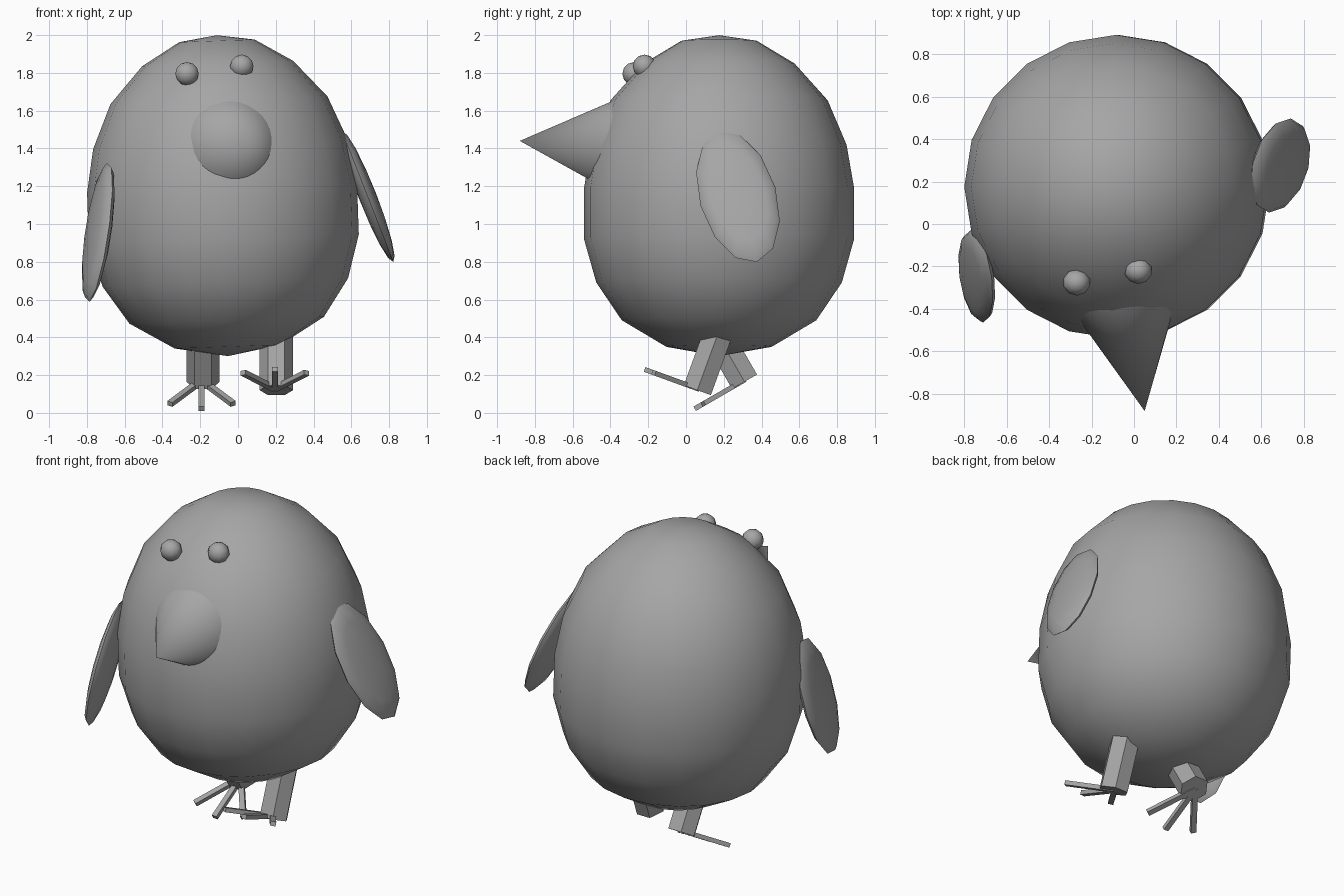
import bpy, bmesh, math
from mathutils import Matrix, Vector

if "Cube" in bpy.data.objects:
    bpy.data.objects.remove(bpy.data.objects["Cube"])

grey = bpy.data.materials.new("plain_grey")
grey.diffuse_color = (0.38, 0.38, 0.38, 1)
grey.use_nodes = True
grey.node_tree.nodes["Principled BSDF"].inputs["Base Color"].default_value = grey.diffuse_color


def finish(name, bm, smooth):
    """Turn a bmesh into a named, coloured object."""
    bmesh.ops.recalc_face_normals(bm, faces=bm.faces)
    me = bpy.data.meshes.new(name)
    bm.to_mesh(me)
    bm.free()
    me.materials.append(grey)
    for p in me.polygons:
        p.use_smooth = smooth
    ob = bpy.data.objects.new(name, me)
    bpy.context.collection.objects.link(ob)
    if smooth:
        bpy.context.view_layer.objects.active = ob
        ob.select_set(True)
        bpy.ops.object.shade_smooth_by_angle(angle=math.radians(50))
        ob.select_set(False)
    return ob


def frame(origin, x, y, z):
    """Matrix with the given axes as columns, placed at origin."""
    m = Matrix((x, y, z)).transposed().to_4x4()
    m.translation = origin
    return m


def ellipsoid(name, matrix, radii, u, v):
    bm = bmesh.new()
    scale = Matrix.Diagonal((*radii, 1))
    bmesh.ops.create_uvsphere(bm, u_segments=u, v_segments=v, radius=1,
                              matrix=matrix @ scale)
    return finish(name, bm, True)


# Egg-shaped body: radius/height profile spun about a slightly tilted axis
profile = [(0, 2.0), (0.20, 1.97), (0.40, 1.85), (0.575, 1.655), (0.675, 1.42),
           (0.715, 1.19), (0.715, 0.92), (0.65, 0.69), (0.515, 0.49),
           (0.28, 0.35), (0, 0.30)]
bm = bmesh.new()
pts = [bm.verts.new((r, 0, z - 1.15)) for r, z in profile]
edges = [bm.edges.new(pair) for pair in zip(pts, pts[1:])]
bmesh.ops.spin(bm, geom=pts + edges, cent=(0, 0, 0), axis=(0, 0, 1),
               angle=math.tau, steps=20)
bmesh.ops.remove_doubles(bm, verts=bm.verts, dist=0.001)
bm.transform(Matrix.Translation((-0.083, 0.175, 1.15))
             @ Matrix.Rotation(math.radians(-2), 4, 'Y'))
finish("body", bm, True)

# Beak: cone pointing forward and a little to the side
tip = Vector((0.05, -0.88, 1.44))
axis = Vector((0.17, -0.98, 0.05)).normalized()
length = 0.64
bm = bmesh.new()
bmesh.ops.create_cone(bm, cap_ends=True, segments=32, radius1=0.31, radius2=0,
                      depth=length, matrix=Matrix.Translation(tip - axis * length / 2)
                      @ axis.to_track_quat('Z', 'Y').to_matrix().to_4x4())
finish("beak", bm, True)

# Eyes
for side, loc in (("left", (-0.27, -0.275, 1.795)), ("right", (0.02, -0.22, 1.835))):
    ellipsoid(side + "_eye", Matrix.Translation(loc), (0.065, 0.062, 0.062), 10, 6)

# Wings: flat ellipsoids given by centre, long direction and width direction
wings = (("right", (0.687, 0.275, 1.145), (0.353, 0.26, -0.90), (0, 1, 0)),
         ("left", (-0.74, -0.247, 0.955), (-0.12, -0.27, -0.953), (0.25, -0.94, 0)))
for side, loc, along, across in wings:
    l = Vector(along).normalized()
    w = Vector(across)
    w = (w - l * w.dot(l)).normalized()
    ellipsoid(side + "_wing", frame(loc, l, w, l.cross(w)),
              (0.385, 0.205, 0.047), 12, 8)

# Legs: tilted hexagonal prisms, each with three square toes
for side, base, tilt in (("left", (-0.185, 0.31, 0.165), 30),
                         ("right", (0.203, 0.06, 0.12), -20)):
    a = math.radians(tilt)
    base = Vector(base)
    up = Vector((0, -math.sin(a), math.cos(a)))
    lateral = Vector((1, 0, 0))
    forward = Vector((0, -math.cos(a), -math.sin(a)))
    bm = bmesh.new()
    bmesh.ops.create_cone(bm, cap_ends=True, segments=6, radius1=0.088,
                          radius2=0.088, depth=0.34,
                          matrix=frame(base + up * 0.17, forward, lateral, up))
    finish(side + "_leg", bm, False)

    bm = bmesh.new()
    for spread in (-34, 0, 34):
        s = math.radians(spread)
        d = forward * math.cos(s) + lateral * math.sin(s)
        m = frame(base + d * 0.15 + up * 0.008 - lateral * 0.008, d, up.cross(d), up)
        bmesh.ops.create_cube(bm, size=1,
                              matrix=m @ Matrix.Diagonal((0.30, 0.032, 0.026, 1)))
    finish(side + "_toes", bm, False)
